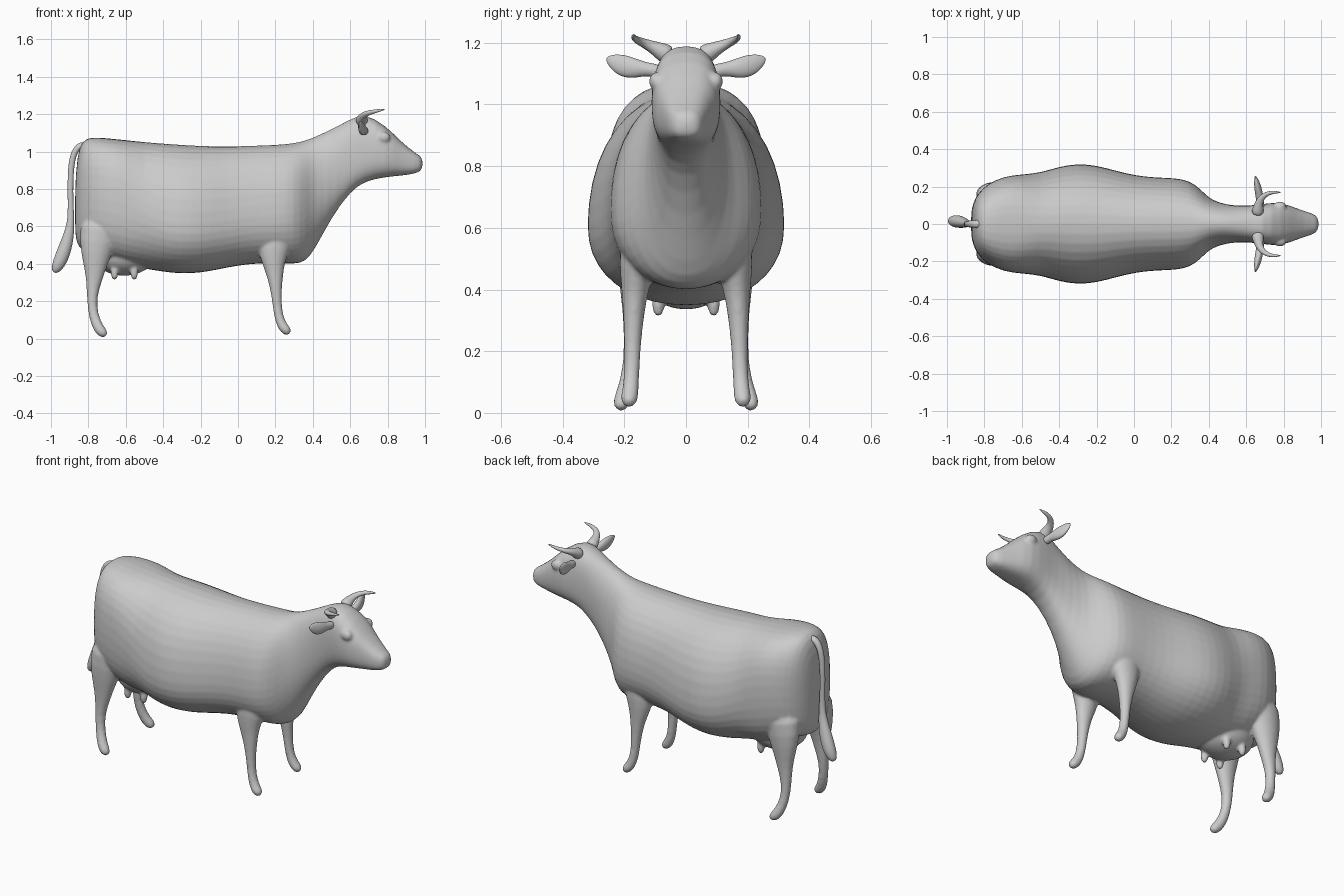
import bpy, bmesh, math
from mathutils import Vector, Matrix

SEG = 20


def skin(bm, rings):
    """Bridge a row of point rings into a closed shell."""
    loops = [[bm.verts.new(p) for p in r] for r in rings]
    faces = []
    for a, b in zip(loops, loops[1:]):
        n = len(a)
        for i in range(n):
            j = (i + 1) % n
            faces.append(bm.faces.new((a[i], a[j], b[j], b[i])))
    faces.append(bm.faces.new(loops[0][::-1]))
    faces.append(bm.faces.new(loops[-1]))
    bmesh.ops.recalc_face_normals(bm, faces=faces)


def tube(bm, pts, ref, side=1, seg=12):
    """Tube along (x, y, z, radius along ref, other radius)."""
    c = [Vector((p[0], p[1] * side, p[2])) for p in pts]
    rings = []
    for i, p in enumerate(pts):
        t = (c[min(i + 1, len(c) - 1)] - c[max(i - 1, 0)]).normalized()
        u = (ref - t * ref.dot(t)).normalized()
        v = t.cross(u)
        angles = [2 * math.pi * k / seg for k in range(seg)]
        rings.append([c[i] + u * math.cos(a) * p[3] + v * math.sin(a) * p[4] for a in angles])
    skin(bm, rings)


def ball(bm, centre, size):
    m = Matrix.Translation(centre) @ Matrix.Diagonal((*size, 1))
    bmesh.ops.create_uvsphere(bm, u_segments=20, v_segments=12, radius=1, matrix=m)


def finish(bm, name, levels):
    me = bpy.data.meshes.new(name)
    bm.to_mesh(me)
    bm.free()
    for p in me.polygons:
        p.use_smooth = True
    ob = bpy.data.objects.new(name, me)
    bpy.context.collection.objects.link(ob)
    ob.modifiers.new("round", 'SUBSURF').levels = levels
    ob.modifiers["round"].render_levels = levels
    return ob


X, Y = Vector((1, 0, 0)), Vector((0, 1, 0))

# Torso, neck and head: x, bottom z, widest z, top z, half width
torso = [
    (-.872, .56, .66, .80, .06), (-.86, .50, .72, .98, .115),
    (-.835, .47, .74, 1.06, .165), (-.79, .46, .75, 1.082, .212),
    (-.70, .42, .75, 1.075, .258), (-.60, .39, .72, 1.065, .268),
    (-.50, .37, .66, 1.056, .278), (-.40, .353, .61, 1.049, .312),
    (-.30, .343, .60, 1.042, .328), (-.20, .348, .60, 1.036, .318),
    (-.10, .367, .61, 1.034, .290), (.0, .388, .63, 1.034, .264),
    (.12, .40, .65, 1.038, .251), (.22, .40, .65, 1.042, .250),
    (.30, .395, .66, 1.050, .235), (.36, .405, .67, 1.064, .185),
    (.41, .47, .74, 1.083, .130), (.50, .645, .88, 1.122, .102),
    (.60, .785, .98, 1.175, .096), (.68, .842, 1.02, 1.208, .108),
    (.79, .862, 1.00, 1.14, .120), (.87, .87, .96, 1.055, .082),
    (.95, .88, .93, .99, .060), (.99, .902, .935, .97, .036),
]
bm = bmesh.new()
rings = []
for x, zb, zm, zt, w in torso:
    power = 2 / (2.7 if x < -.5 or x > .55 else 2.15)
    ring = []
    for k in range(SEG):
        a = 2 * math.pi * k / SEG
        s, c = math.sin(a), math.cos(a)
        h = zt - zm if c > 0 else zm - zb
        ring.append(Vector((x, math.copysign(w * abs(s) ** power, s),
                            zm + math.copysign(h * abs(c) ** power, c))))
    rings.append(ring)
skin(bm, rings)

# Legs, teats and brows, fused with the torso
front_leg = [(.20, .15, .60, .07, .11), (.19, .16, .46, .058, .085),
             (.19, .165, .40, .046, .062), (.20, .17, .32, .035, .041),
             (.206, .173, .22, .028, .026), (.215, .176, .12, .025, .025),
             (.238, .181, .065, .029, .029), (.260, .185, .04, .029, .028),
             (.278, .186, .026, .016, .014)]
hind_leg = [(-.72, .14, .66, .09, .13), (-.755, .16, .50, .07, .10),
            (-.763, .168, .40, .048, .068), (-.768, .170, .32, .036, .046),
            (-.782, .174, .22, .028, .027), (-.775, .182, .13, .026, .027),
            (-.750, .200, .06, .029, .031), (-.724, .211, .03, .029, .030),
            (-.703, .214, .014, .016, .014)]
for s in (1, -1):
    tube(bm, front_leg, Y, s)
    tube(bm, hind_leg, Y, s)
    ball(bm, (.78, s * .095, 1.075), (.035, .026, .03))
    for x in (-.66, -.555):
        ball(bm, (x, s * .09, .355), (.021, .021, .044))

# Udder
ball(bm, (-.61, 0, .45), (.17, .15, .115))

body = finish(bm, "cow_body", 1)
fuse = body.modifiers.new("fuse", 'REMESH')
fuse.mode = 'VOXEL'
fuse.voxel_size = .008
fuse.use_smooth_shade = True
soft = body.modifiers.new("soften", 'SMOOTH')
soft.factor = .5
soft.iterations = 5

# Horns
bm = bmesh.new()
for s in (1, -1):
    tube(bm, [(.66, .05, 1.155, .04, .04), (.664, .09, 1.178, .028, .026),
              (.672, .125, 1.194, .020, .017), (.695, .155, 1.207, .015, .013),
              (.74, .172, 1.217, .011, .010), (.787, .168, 1.226, .004, .004)], X, s)
finish(bm, "horns", 2)

# Ears
bm = bmesh.new()
for s in (1, -1):
    tube(bm, [(.68, .08, 1.105, .024, .026), (.673, .125, 1.115, .019, .020),
              (.668, .165, 1.116, .022, .034), (.660, .205, 1.125, .019, .038),
              (.652, .24, 1.143, .010, .024), (.648, .258, 1.15, .003, .006)], X, s)
finish(bm, "ears", 2)

# Tail with tuft
bm = bmesh.new()
tube(bm, [(-.80, 0, 1.03, .02, .02), (-.85, 0, 1.037, .022, .02),
          (-.885, 0, .98, .018, .018), (-.896, 0, .88, .015, .016),
          (-.896, 0, .75, .014, .015), (-.892, 0, .63, .016, .018),
          (-.905, .005, .55, .026, .030), (-.932, .012, .46, .035, .040),
          (-.962, .016, .39, .034, .036), (-.985, .018, .352, .016, .016)], Y)
finish(bm, "tail", 2)
